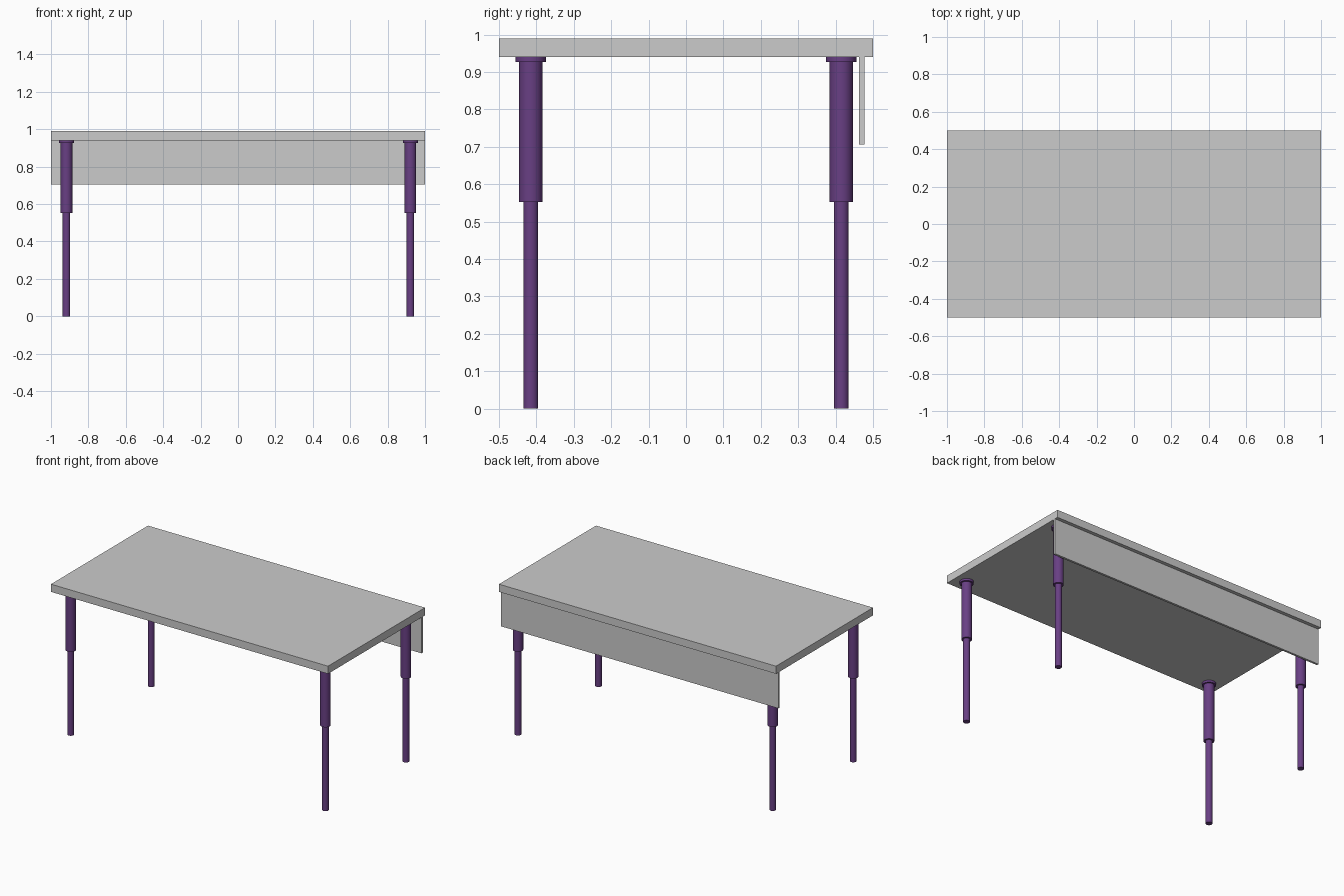
import bpy
from math import radians

if "Cube" in bpy.data.objects:
    bpy.data.objects.remove(bpy.data.objects["Cube"])

purple = bpy.data.materials.new("purple_metal")
purple.diffuse_color = (0.14, 0.05, 0.23, 1)
purple.use_nodes = True
purple.node_tree.nodes["Principled BSDF"].inputs["Base Color"].default_value = purple.diffuse_color


def box(name, lo, hi):
    bpy.ops.mesh.primitive_cube_add(size=1, location=[(a + b) / 2 for a, b in zip(lo, hi)])
    ob = bpy.context.object
    ob.name = name
    ob.scale = [b - a for a, b in zip(lo, hi)]
    bpy.ops.object.transform_apply(location=False, rotation=False, scale=True)
    return ob


def tube(name, x, y, r, z0, z1):
    bpy.ops.mesh.primitive_cylinder_add(vertices=48, radius=r, depth=z1 - z0,
                                        location=(x, y, (z0 + z1) / 2))
    ob = bpy.context.object
    ob.name = name
    ob.data.materials.append(purple)
    bpy.ops.object.shade_smooth_by_angle(angle=radians(30))
    return ob


# Table top and rear modesty panel
box("table_top", (-1, -0.5, 0.94), (1, 0.5, 0.99))
box("modesty_panel", (-1, 0.463, 0.706), (1, 0.477, 0.94))

# Four telescopic legs: mounting plate, outer sleeve, inner tube
for side, x in (("left", -0.917), ("right", 0.922)):
    for end, y in (("front", -0.415), ("back", 0.415)):
        leg = f"{end}_{side}_leg"
        tube(leg + "_mounting_plate", x, y, 0.041, 0.926, 0.94)
        tube(leg + "_outer_sleeve", x, y, 0.031, 0.552, 0.926)
        tube(leg + "_inner_tube", x, y, 0.020, 0.0, 0.552)
